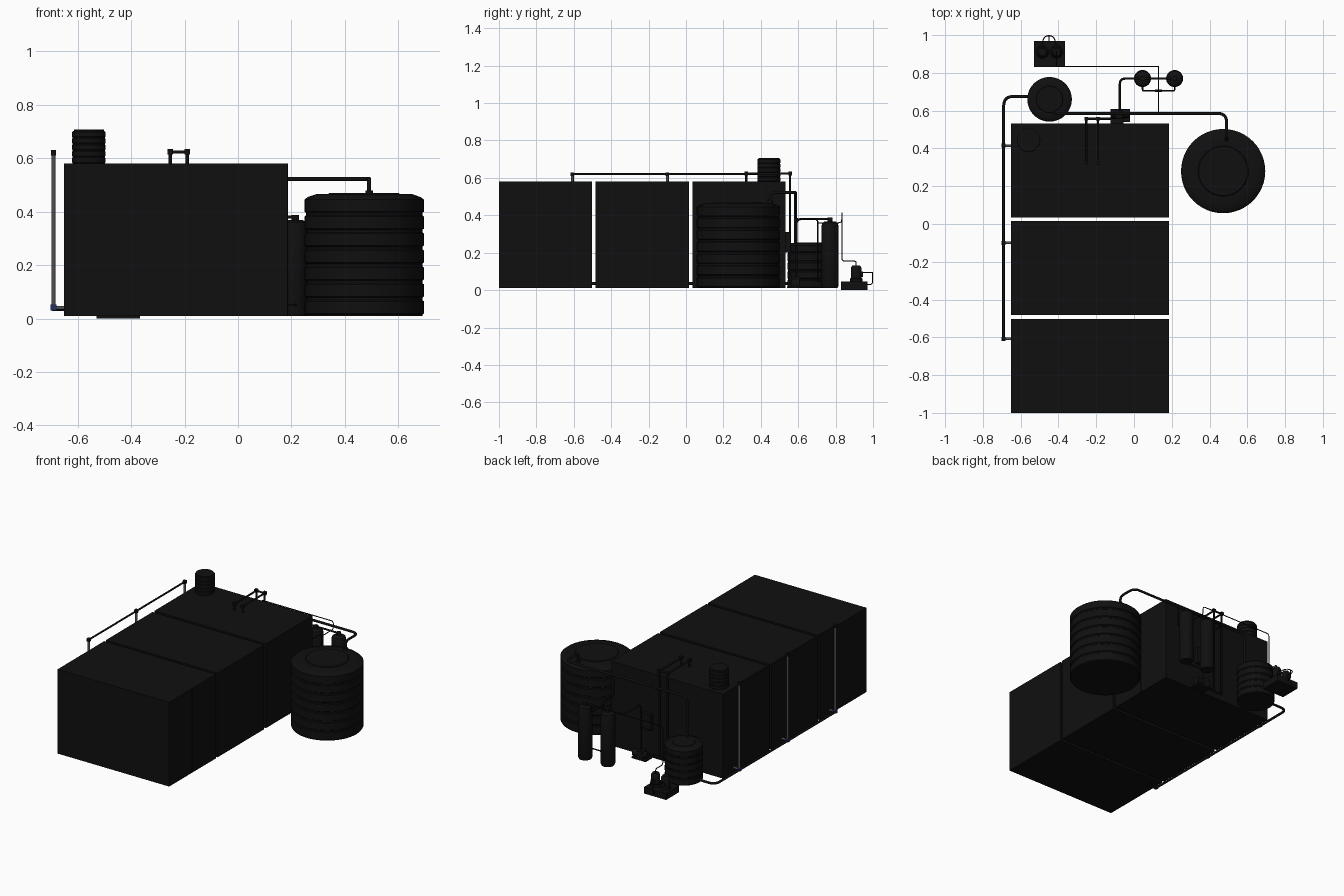
import bpy, bmesh, math
from mathutils import Vector, Matrix

if "Cube" in bpy.data.objects:
    bpy.data.objects.remove(bpy.data.objects["Cube"])


def material(name, col):
    m = bpy.data.materials.new(name)
    m.diffuse_color = (*col, 1)
    m.use_nodes = True
    m.node_tree.nodes["Principled BSDF"].inputs["Base Color"].default_value = m.diffuse_color
    return m


BLACK = material("black_plastic", (0.005, 0.005, 0.005))
GREY = material("grey_pipe", (0.08, 0.08, 0.08))
BLUE = material("blue_fitting", (0.02, 0.03, 0.13))


def add_mesh(name, bm, mat=BLACK, smooth=False):
    bmesh.ops.recalc_face_normals(bm, faces=bm.faces)
    me = bpy.data.meshes.new(name)
    bm.to_mesh(me)
    bm.free()
    ob = bpy.data.objects.new(name, me)
    bpy.context.collection.objects.link(ob)
    me.materials.append(mat)
    if smooth:
        bpy.ops.object.select_all(action='DESELECT')
        ob.select_set(True)
        bpy.context.view_layer.objects.active = ob
        bpy.ops.object.shade_smooth_by_angle(angle=math.radians(35))
    return ob


def box(name, lo, hi, mat=BLACK):
    lo, hi = Vector(lo), Vector(hi)
    bm = bmesh.new()
    bmesh.ops.create_cube(bm, size=1, matrix=Matrix.Translation((lo + hi) / 2)
                          @ Matrix.Diagonal((*(hi - lo), 1)))
    return add_mesh(name, bm, mat)


def lathe(name, x, y, profile, mat=BLACK, segs=48):
    bm = bmesh.new()
    vs = [bm.verts.new((x + r, y, z)) for r, z in profile]
    es = [bm.edges.new(p) for p in zip(vs, vs[1:])]
    bmesh.ops.spin(bm, geom=vs + es, cent=(x, y, 0), axis=(0, 0, 1),
                   angle=2 * math.pi, steps=segs, use_merge=True)
    bmesh.ops.remove_doubles(bm, verts=bm.verts, dist=1e-5)
    return add_mesh(name, bm, mat, True)


def rod(name, a, b, r, mat=BLACK, segs=20):
    a, b = Vector(a), Vector(b)
    bm = bmesh.new()
    rot = (b - a).to_track_quat('Z', 'Y').to_matrix().to_4x4()
    bmesh.ops.create_cone(bm, cap_ends=True, segments=segs, radius1=r, radius2=r,
                          depth=(b - a).length, matrix=Matrix.Translation((a + b) / 2) @ rot)
    return add_mesh(name, bm, mat, True)


def pipe(name, pts, r, bend=0.02, mat=BLACK):
    """Round pipe along a path whose corners are filleted."""
    pts = [Vector(p) for p in pts]
    path = [pts[0]]
    for p, q, s in zip(pts, pts[1:], pts[2:]):
        d = min(bend, (p - q).length / 2, (s - q).length / 2)
        a, b = q + (p - q).normalized() * d, q + (s - q).normalized() * d
        for i in range(7):
            t = i / 6
            path.append(a * (1 - t) ** 2 + q * 2 * t * (1 - t) + b * t * t)
    path.append(pts[-1])
    cu = bpy.data.curves.new(name, 'CURVE')
    cu.dimensions = '3D'
    cu.bevel_depth, cu.bevel_resolution, cu.use_fill_caps = r, 3, True
    sp = cu.splines.new('POLY')
    sp.points.add(len(path) - 1)
    for sp_pt, co in zip(sp.points, path):
        sp_pt.co = (*co, 1)
    ob = bpy.data.objects.new(name, cu)
    bpy.context.collection.objects.link(ob)
    cu.materials.append(mat)
    bpy.ops.object.select_all(action='DESELECT')
    ob.select_set(True)
    bpy.context.view_layer.objects.active = ob
    bpy.ops.object.convert(target='MESH')
    return ob


def ribbed_tank(name, x, y, r, z0, z1, bands):
    h, depth = z1 - z0, 0.025 * r
    top = z1 - 0.035 * h
    prof = [(0, z0), (r - depth, z0)]
    step = (top - z0) / bands
    for i in range(bands):
        a, b, g = z0 + i * step, z0 + (i + 1) * step, 0.07 * step
        prof += [(r - depth, a + g), (r, a + 2 * g), (r, b - 2 * g), (r - depth, b - g)]
    prof += [(r * 0.95, top), (r * 0.80, z1 - 0.01 * h), (r * 0.6, z1 - 0.01 * h),
             (r * 0.58, z1), (0, z1)]
    return lathe(name, x, y, prof)


# Three large rectangular treatment tanks with thin seam strips
X0, X1, Z0, Z1 = -0.65, 0.185, 0.01, 0.58
for i, y in enumerate((-1.0, -0.483, 0.035)):
    y1 = y + 0.498
    box(f"treatment_tank_{i+1}", (X0, y, Z0), (X1, y1, Z1))
    ym = (y + y1) / 2
    for s, x in (("left", X0), ("right", X1)):
        box(f"{s}_seam_{i+1}", (x - .0015, ym - .003, Z0), (x + .0015, ym + .003, Z1))
xm = (X0 + X1) / 2
box("front_seam", (xm - .003, -1.0, Z0), (xm + .003, -0.995, Z1))

# Round storage tanks
ribbed_tank("large_storage_tank", 0.472, 0.28, 0.223, 0.01, 0.47, 7)
ribbed_tank("medium_tank", -0.447, 0.66, 0.118, 0.01, 0.255, 5)
ribbed_tank("roof_tank", -0.558, 0.443, 0.062, 0.58, 0.705, 5)
lathe("roof_tank_lid", -0.558, 0.443, [(0, .695), (.056, .695), (.056, .706), (0, .706)])

# Left side: risers with fittings, upper and lower manifolds
PX = -0.69
for i, y in enumerate((-0.608, -0.1, 0.415)):
    rod(f"riser_{i+1}", (PX, y, 0.04), (PX, y, 0.62), 0.008, GREY)
    rod(f"riser_branch_{i+1}", (PX, y, 0.04), (X0, y, 0.04), 0.007, GREY)
    box(f"riser_elbow_{i+1}", (PX - .011, y - .011, .03), (PX + .011, y + .011, .052), BLUE)
    box(f"riser_cap_{i+1}", (PX - .01, y - .01, .61), (PX + .01, y + .01, .63))
pipe("upper_manifold", [(PX, -0.608, .62), (PX, 0.415, .62)], 0.006)
pipe("lower_manifold", [(PX, -0.608, .035), (PX, 0.675, .035), (-0.53, 0.675, .035)], 0.008, 0.05)

# Roof suction loops that run down the back wall
for i, x in enumerate((-0.253, -0.19)):
    pipe(f"roof_pipe_{i+1}", [(x, .322, .57), (x, .322, .623), (x, .557, .623), (x, .557, .04)],
         0.006, 0.006)
    for j, y in enumerate((.322, .557)):
        box(f"roof_elbow_{i+1}_{j+1}", (x - .01, y - .01, .613), (x + .01, y + .01, .634))
rod("roof_cross_pipe", (-.253, .557, .623), (-.19, .557, .623), 0.006)
pipe("pump_suction_pipe", [(-.253, .557, .04), (-.11, .557, .04), (-.11, .58, .04)], 0.006)

# Overflow pipe from the large tank along the back to the medium tank
pipe("transfer_pipe", [(.49, .45, .46), (.49, .45, .522), (.49, .585, .522),
                       (-.42, .585, .522), (-.42, .585, .24)], 0.008, 0.045)
lathe("tank_nozzle", .49, .45, [(0, .46), (.014, .46), (.014, .478), (0, .478)], segs=20)

# Feed pump and control panel behind the tanks
box("pump_base", (-.125, .54, .01), (-.02, .61, .02))
rod("pump_motor", (-.12, .585, .043), (-.02, .585, .043), 0.023)
box("pump_head", (-.10, .562, .02), (-.06, .61, .072))
box("control_panel", (-.125, .532, .2), (-.055, .558, .31))
box("panel_shelf", (-.12, .53, .20), (-.06, .562, .21))

# Twin filter vessels and their pipework
for i, x in enumerate((.045, .215)):
    lathe(f"filter_vessel_{i+1}", x, .77,
          [(0, .01), (.04, .01), (.045, .022), (.045, .345), (.04, .36), (.028, .368), (0, .368)],
          segs=32)
    lathe(f"filter_head_{i+1}", x, .77, [(0, .365), (.014, .365), (.014, .388), (0, .388)], segs=20)
    pipe(f"filter_outlet_{i+1}", [(x, .735, .05), (x, .705, .05), (.13, .705, .05)], 0.004, 0.008)
pipe("filter_feed_pipe", [(-.075, .59, .05), (-.075, .59, .38), (-.075, .77, .38),
                          (.215, .77, .38)], 0.006, 0.03)
pipe("filter_discharge", [(.13, .705, .05), (.13, .705, .38), (.13, .585, .38),
                          (.13, .585, .522)], 0.0035, 0.02)
rod("discharge_union", (.112, .705, .05), (.148, .705, .05), 0.006)

# Dosing unit on its base with two small pumps and thin tubing
box("dosing_base", (-.53, .83, 0), (-.366, .97, .045))
for i, x in enumerate((-.485, -.41)):
    lathe(f"dosing_pump_{i+1}", x, .91,
          [(0, .04), (.034, .04), (.034, .06), (.028, .065), (.028, .12), (.02, .132), (0, .132)],
          segs=24)
    rod(f"dosing_pump_head_{i+1}", (x, .885, .085), (x, .945, .085), 0.015)
pipe("dosing_loop_tube", [(-.49, .94, .095), (-.475, .997, .095), (-.425, .997, .095),
                          (-.41, .94, .095)], 0.003, 0.03)
pipe("dosing_drain_tube", [(-.45, .997, .095), (-.45, .997, .03), (-.45, .965, .03)], 0.003, 0.015)
pipe("dosing_tube", [(-.41, .91, .13), (-.41, .91, .155), (-.41, .833, .155), (-.41, .833, .413),
                     (.13, .833, .413), (.13, .833, .36), (.13, .70, .36)], 0.003, 0.018)
